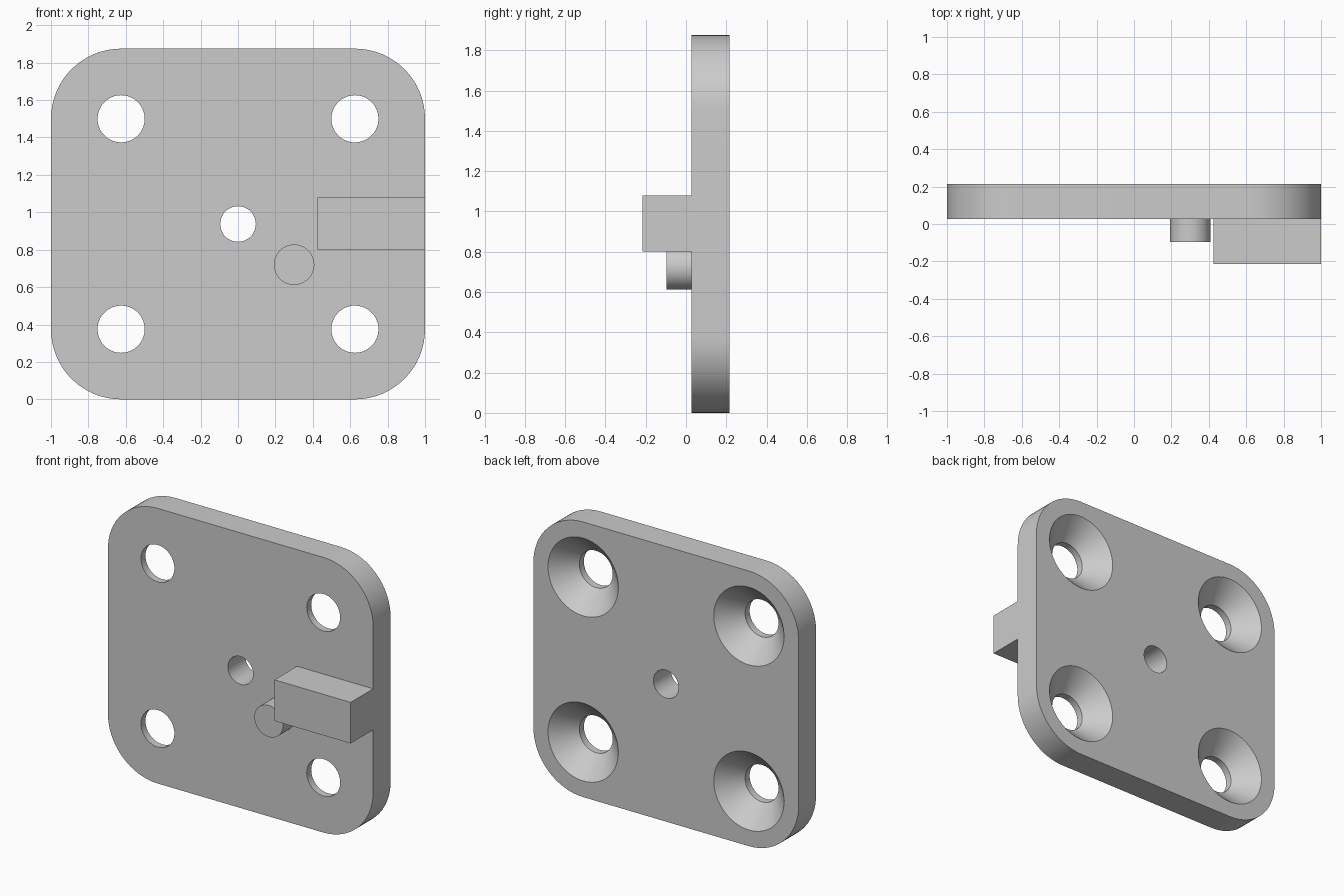
import bpy, bmesh, math

cube = bpy.data.objects.get("Cube")
if cube:
    bpy.data.objects.remove(cube, do_unlink=True)

grey = bpy.data.materials.new("light_grey")
grey.use_nodes = True
grey.diffuse_color = (0.6, 0.6, 0.6, 1)
grey.node_tree.nodes["Principled BSDF"].inputs["Base Color"].default_value = (0.6, 0.6, 0.6, 1)

WIDTH, HEIGHT, CORNER = 2.0, 1.875, 0.375
FRONT, BACK = 0.0275, 0.215
MID = HEIGHT / 2
SEGMENTS = 64


def loft(name, sections):
    """Join closed loops of points into a capped solid."""
    bm = bmesh.new()
    loops = [[bm.verts.new(p) for p in s] for s in sections]
    n = len(loops[0])
    for a, b in zip(loops, loops[1:]):
        for i in range(n):
            j = (i + 1) % n
            bm.faces.new((a[i], a[j], b[j], b[i]))
    bm.faces.new(loops[0])
    bm.faces.new(loops[-1])
    bmesh.ops.recalc_face_normals(bm, faces=bm.faces)
    mesh = bpy.data.meshes.new(name)
    bm.to_mesh(mesh)
    bm.free()
    mesh.materials.append(grey)
    obj = bpy.data.objects.new(name, mesh)
    bpy.context.collection.objects.link(obj)
    return obj


def lathe(name, x, z, profile):
    """Round solid along y from (radius, y) pairs."""
    angles = [math.tau * i / SEGMENTS for i in range(SEGMENTS)]
    return loft(name, [[(x + r * math.cos(a), y, z + r * math.sin(a)) for a in angles]
                       for r, y in profile])


def rounded_outline(y, steps=16):
    points = []
    for k, (sx, sz) in enumerate([(1, 1), (-1, 1), (-1, -1), (1, -1)]):
        cx, cz = sx * (WIDTH / 2 - CORNER), MID + sz * (MID - CORNER)
        for i in range(steps + 1):
            a = math.pi / 2 * (k + i / steps)
            points.append((cx + CORNER * math.cos(a), y, cz + CORNER * math.sin(a)))
    return points


def select_only(obj):
    bpy.ops.object.select_all(action='DESELECT')
    obj.select_set(True)
    bpy.context.view_layer.objects.active = obj


# Rounded mounting plate
plate = loft("mounting_plate", [rounded_outline(FRONT), rounded_outline(BACK)])

# Countersunk corner holes and the plain centre hole
HOLE, SINK, OVER = 0.126, 0.265, 0.05
sink_start = BACK - (SINK - HOLE)
cutters = [lathe("screw_hole_cutter", sx * 0.625, MID + sz * 0.5625,
                 [(HOLE, FRONT - OVER), (HOLE, sink_start), (SINK + OVER, BACK + OVER)])
           for sx in (-1, 1) for sz in (-1, 1)]
cutters.append(lathe("centre_hole_cutter", 0, MID, [(0.095, FRONT - OVER), (0.095, BACK + OVER)]))
select_only(plate)
for cutter in cutters:
    cutter.hide_render = True
    mod = plate.modifiers.new("hole", 'BOOLEAN')
    mod.operation = 'DIFFERENCE'
    mod.solver = 'EXACT'
    mod.object = cutter
    bpy.ops.object.modifier_apply(modifier=mod.name)
    bpy.data.objects.remove(cutter, do_unlink=True)

# Rectangular stop block, flush with the plate's left edge
loft("stop_block", [[(0.425, y, 0.8), (1, y, 0.8), (1, y, 1.08), (0.425, y, 1.08)]
                    for y in (-BACK, FRONT)])

# Round locating peg
peg = lathe("locating_peg", 0.3, 0.72, [(0.108, -0.0975), (0.108, FRONT)])

for obj in (plate, peg):
    select_only(obj)
    bpy.ops.object.shade_smooth_by_angle(angle=math.radians(30))
